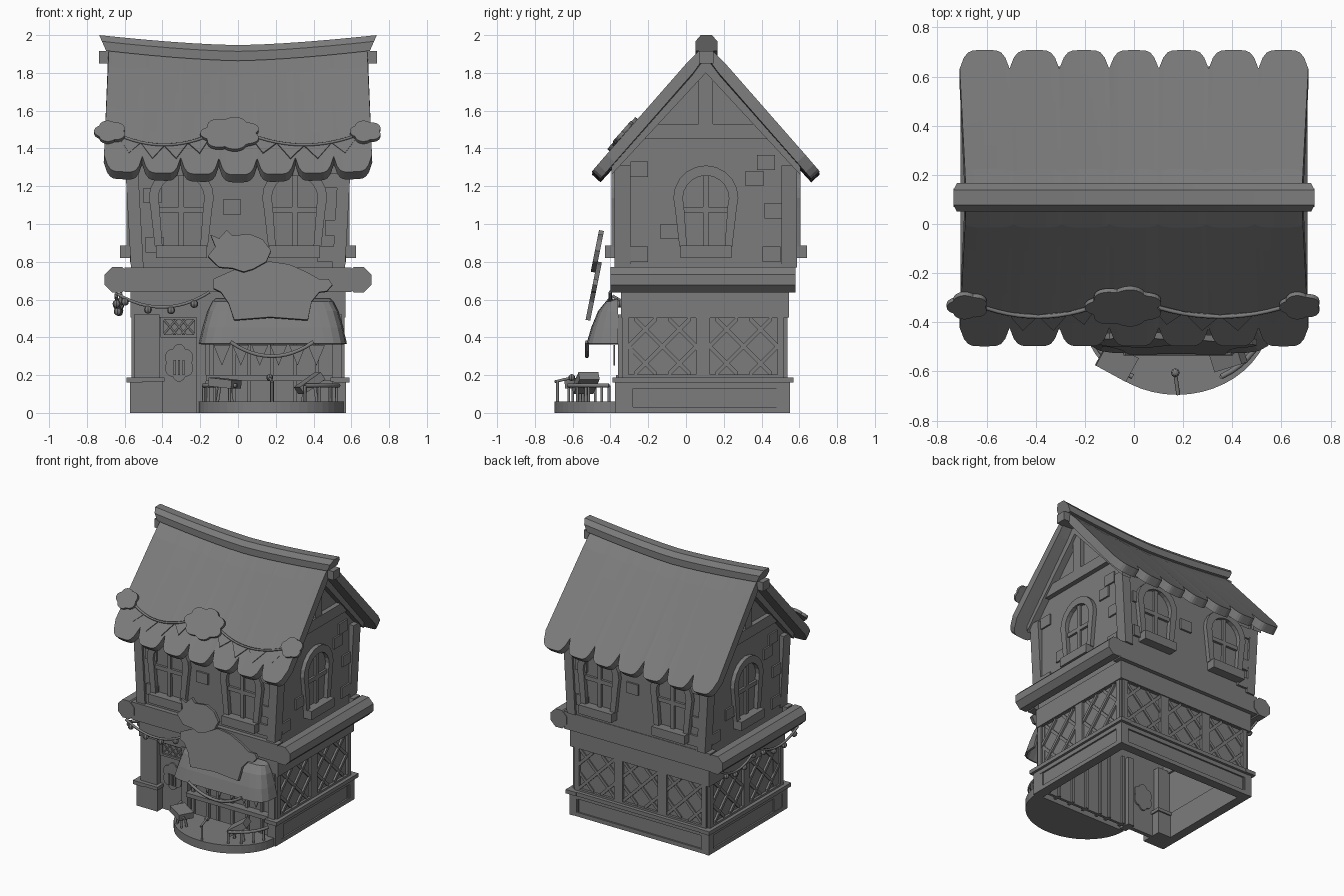
import bpy, bmesh, math
from mathutils import Matrix, Vector

if "Cube" in bpy.data.objects:
    bpy.data.objects.remove(bpy.data.objects["Cube"])

grey = bpy.data.materials.new("stone grey")
grey.use_nodes = True
GREY = (0.2, 0.2, 0.2, 1)
grey.diffuse_color = GREY
grey.node_tree.nodes["Principled BSDF"].inputs["Base Color"].default_value = GREY


def add(name, verts, faces):
    me = bpy.data.meshes.new(name)
    me.from_pydata([tuple(v) for v in verts], [], faces)
    bm = bmesh.new()
    bm.from_mesh(me)
    bmesh.ops.recalc_face_normals(bm, faces=bm.faces)
    bm.to_mesh(me)
    bm.free()
    me.materials.append(grey)
    ob = bpy.data.objects.new(name, me)
    bpy.context.collection.objects.link(ob)
    return ob


def frame(u, v, w, o):
    m = Matrix((u, v, w)).transposed().to_4x4()
    m.translation = Vector(o)
    return m


def loft(name, rings, caps=True):
    n = len(rings[0])
    faces = [(a * n + i, a * n + (i + 1) % n, (a + 1) * n + (i + 1) % n, (a + 1) * n + i)
             for a in range(len(rings) - 1) for i in range(n)]
    if caps:
        faces += [tuple(range(n)), tuple(range((len(rings) - 1) * n, len(rings) * n))]
    return add(name, [v for r in rings for v in r], faces)


def prism(name, pts, a, b, m):
    return loft(name, [[m @ Vector((u, v, w)) for u, v in pts] for w in (a, b)])


def rect(u0, u1, v0, v1):
    return [(u0, v0), (u1, v0), (u1, v1), (u0, v1)]


def box(name, x0, x1, y0, y1, z0, z1):
    return prism(name, rect(x0, x1, y0, y1), z0, z1, FLAT)


def ring(name, outer, inner, a, b, m):
    rings = [[m @ Vector((u, v, w)) for u, v in p]
             for p, w in ((outer, a), (outer, b), (inner, b), (inner, a), (outer, a))]
    return loft(name, rings, False)


def tube(name, pts, r):
    cu = bpy.data.curves.new(name, "CURVE")
    cu.dimensions, cu.bevel_depth, cu.bevel_resolution, cu.use_fill_caps = "3D", r, 1, True
    sp = cu.splines.new("POLY")
    sp.points.add(len(pts) - 1)
    for p, q in zip(sp.points, pts):
        p.co = (*q, 1)
    cu.materials.append(grey)
    ob = bpy.data.objects.new(name, cu)
    bpy.context.collection.objects.link(ob)
    me = bpy.data.meshes.new_from_object(ob.evaluated_get(bpy.context.evaluated_depsgraph_get()))
    bpy.data.objects.remove(ob)
    ob = bpy.data.objects.new(name, me)
    bpy.context.collection.objects.link(ob)
    return ob


def ball(name, p, r):
    rings = [[(p[0] + r * math.sin(t) * math.cos(a), p[1] + r * math.sin(t) * math.sin(a), p[2] + r * math.cos(t))
              for a in [i * math.pi / 4 for i in range(8)]] for t in [0.2 + k * 0.457 for k in range(7)]]
    loft(name, rings)


def sag(p, q, drop, n=12):
    p, q = Vector(p), Vector(q)
    return [p.lerp(q, i / n) + Vector((0, 0, -4 * drop * i / n * (1 - i / n))) for i in range(n + 1)]


X, Y, Z = Vector((1, 0, 0)), Vector((0, 1, 0)), Vector((0, 0, 1))
FLAT = frame(X, Y, Z, (0, 0, 0))
SIDE = frame(Y, Z, X, (0, 0, 0))
YC = 0.105
# frames for the walls: across, up, outward (upper storey and lower storey)
upper = {"front": frame(X, Z, -Y, (0, -0.365, 0)), "back": frame(-X, Z, Y, (0, 0.575, 0)),
         "right": frame(Y, Z, X, (0.56, YC, 0)), "left": frame(-Y, Z, -X, (-0.56, YC, 0))}
lower = {"back": frame(-X, Z, Y, (0, 0.52, 0)),
         "right": frame(Y, Z, X, (0.545, YC - 0.015, 0)), "left": frame(-Y, Z, -X, (-0.545, YC - 0.015, 0))}

# upper storey and gable
prism("upper_wall", [(-0.36, 0.64), (0.57, 0.64), (0.575, 1.31), (YC, 1.84), (-0.365, 1.31)], -0.56, 0.56, SIDE)
for s in (-1, 1):
    for y0 in (-0.378, 0.505):
        prism("corner_post", [(s * x, z) for x, z in ((0.567, 0.77), (0.5, 0.77), (0.53, 1.31), (0.597, 1.31))],
              -y0 - 0.083, -y0, frame(X, Z, -Y, (0, 0, 0)))
    m = upper["right" if s > 0 else "left"]
    prism("collar_beam", [(-0.385, 1.45), (0.385, 1.45), (0.315, 1.53), (-0.315, 1.53)], -0.02, 0.035, m)
    prism("king_post", rect(-0.038, 0.038, 1.53, 1.87), -0.02, 0.03, m)
    for k in (-1, 1):
        prism("rafter", [(k * 0.5, 1.26), (k * 0.5, 1.32), (0, 1.89), (0, 1.8)], -0.02, 0.05, m)
    # octagonal side logs
    octagon = [(s * 0.64 + 0.072 * math.cos(a), 0.705 + 0.072 * math.sin(a))
               for a in [math.pi / 8 + i * math.pi / 4 for i in range(8)]]
    prism("side_log", octagon, -0.58, 0.4, frame(X, Z, -Y, (0, 0, 0)))
box("front_beam", -0.6, 0.6, -0.395, -0.33, 0.64, 0.77)
box("back_beam", -0.6, 0.6, 0.5, 0.575, 0.64, 0.77)


# horseshoe windows
def horseshoe(c, hw, top, foot):
    arc = [math.radians(-18 + i * 18) for i in range(13)]
    return [(c - foot, 0.88), (c + foot, 0.88)] + [(c + hw * math.cos(a), top - hw + hw * math.sin(a)) for a in arc]


for wall, m in upper.items():
    for c in ((-0.3, 0.3) if wall in ("front", "back") else (0,)):
        ring("window_frame", horseshoe(c, 0.172, 1.31, 0.14), horseshoe(c, 0.122, 1.257, 0.1), -0.02, 0.03, m)
        prism("window_upright", rect(c - 0.014, c + 0.014, 0.88, 1.257), -0.01, 0.016, m)
        prism("window_crossbar", rect(c - 0.12, c + 0.12, 1.06, 1.09), -0.01, 0.016, m)
        prism("window_sill", rect(c - 0.135, c + 0.135, 0.82, 0.885), -0.02, 0.065, m)
    # scattered wall stones
    stones = [(-0.08, 1.05), (-0.5, 1.11), (0.46, 0.94), (-0.49, 0.85), (0.42, 0.8), (0.44, 1.19)]
    if wall in ("right", "left"):
        stones = [(-0.4, 1.25), (0.21, 1.2), (0.27, 1.285), (0.31, 1.03), (-0.24, 0.92), (-0.4, 0.8), (0.3, 0.8)]
    for u, v in stones:
        prism("wall_stone", rect(u, u + 0.095, v, v + 0.08), -0.01, 0.012, m)


# roof with scalloped eaves and a sagging ridge
def eave(x):
    u = (x + 0.71) / 1.42 * 7 % 1
    return 0.58 - 0.075 * abs(2 * u - 1) ** 5


NX, NT = 84, 12
verts = []
for i in range(NX + 1):
    x = -0.71 + 1.42 * i / NX
    for j in range(NT + 1):
        t = 2 * j / NT - 1
        d = abs(t) * eave(x)
        dip = (0.05 - 0.03 * abs(t)) * (1 - abs(x / 0.71) ** 1.5)
        verts.append((x * (0.965 + 0.035 * abs(t)), YC + t * eave(x), 1.922 - 1.14 * d - dip))
row = NT + 1
roof = add("roof", verts, [(i * row + j, (i + 1) * row + j, (i + 1) * row + j + 1, i * row + j + 1)
                           for i in range(NX) for j in range(NT)])
mod = roof.modifiers.new("thickness", "SOLIDIFY")
mod.thickness, mod.offset = 0.06, 0
cap = [(-0.058, 0), (-0.058, 0.05), (-0.03, 0.083), (0.03, 0.083), (0.058, 0.05), (0.058, 0)]
loft("ridge_cap", [[(x * (0.95 + 0.6 * z), YC + 0.003 + y, 1.864 + 0.053 * abs(x / 0.735) ** 1.5 + z) for y, z in cap]
                   for x in [-0.735 + 1.47 * i / 12 for i in range(13)]])
box("ridge_beam", -0.735, 0.735, 0.07, 0.145, 1.85, 1.915)


# roof garland
def cloud(name, cx, cy, rx, ry, n, a, b, m):
    pts = []
    for i in range(60):
        t = 2 * math.pi * i / 60
        k = 0.84 + 0.16 * abs(math.sin(n * t / 2))
        pts.append((cx + rx * k * math.cos(t), cy + ry * k * math.sin(t)))
    prism(name, pts, a, b, m)


slope = frame(X, Vector((0, 0.66, 0.752)), Vector((0, -0.752, 0.66)), (0, -0.475, 1.285))
cloud("garland_cloud_middle", -0.04, 0.235, 0.16, 0.115, 7, 0.01, 0.03, slope)
for s in (-1, 1):
    cloud("garland_cloud_end", s * 0.677, 0.245, 0.085, 0.075, 5, 0.015, 0.035, slope)
for u0, u1 in ((-0.64, -0.14), (0.06, 0.64)):
    hang = [(u0 + (u1 - u0) * i / 12, 0.24 - 0.3 * i / 12 * (1 - i / 12)) for i in range(13)]
    tube("garland_rope", [slope @ Vector((u, v, 0.015)) for u, v in hang], 0.008)
    for i in range(0, 12, 3):
        a, b = hang[i], hang[i + 3]
        prism("garland_flag", [a, b, ((a[0] + b[0]) / 2, (a[1] + b[1]) / 2 - 0.1)], 0.004, 0.012, slope)

# lower storey: hollow shell, band, plinth
OUT = rect(-0.57, 0.57, -0.345, 0.545)
ring("lower_band", OUT, rect(-0.5, 0.5, -0.29, 0.48), 0.505, 0.645, FLAT)
for wall, m in lower.items():
    half, count = (0.545, 3) if wall == "back" else (0.435, 2)
    prism("lower_wall", rect(-half, half, 0.1, 0.6), -0.03, 0, m)
    prism("plinth_wall", rect(-half - 0.02, half + 0.02, 0, 0.17), -0.04, 0.015, m)
    ring("plinth_border", rect(-half - 0.025, half + 0.025, 0, 0.17), rect(-half + 0.03, half - 0.03, 0.03, 0.13),
         0, 0.027, m)
    prism("plinth_cap", rect(-half - 0.045, half + 0.045, 0.16, 0.188), -0.04, 0.045, m)
    # lattice panels
    step = 2 * (half - 0.005) / count
    hw, hh, vc = step / 2 - 0.036, 0.15, 0.352
    for k in range(count):
        c = -half + 0.005 + step * (k + 0.5)
        ring("lattice_frame", rect(c - step / 2, c + step / 2, 0.18, 0.52),
             rect(c - hw, c + hw, vc - hh, vc + hh), -0.01, 0.018, m)
        for sg in (-1, 1):
            for off in (-0.18, 0, 0.18):
                lo, hi = max(-hw, -hh - off), min(hw, hh - off)
                prism("lattice_bar", [(c + sg * lo, vc + lo + off - 0.015), (c + sg * hi, vc + hi + off - 0.015),
                                      (c + sg * hi, vc + hi + off + 0.015), (c + sg * lo, vc + lo + off + 0.015)],
                      -0.005, 0.011 + 0.003 * sg, m)

# front: pillars, door and shop window
box("left_pillar", -0.55, -0.415, -0.36, -0.24, 0, 0.52)
box("left_pillar_base", -0.57, -0.4, -0.375, -0.22, 0, 0.165)
box("left_pillar_cap", -0.59, -0.39, -0.39, -0.21, 0.165, 0.188)
box("right_pillar", 0.5, 0.55, -0.36, -0.28, 0, 0.52)
box("right_pillar_base", 0.5, 0.57, -0.375, -0.28, 0, 0.165)
box("right_pillar_cap", 0.49, 0.59, -0.39, -0.28, 0.165, 0.188)
box("door", -0.415, -0.2, -0.315, -0.285, 0, 0.51)
box("door_post", -0.22, -0.17, -0.35, -0.26, 0, 0.52)
door = frame(X, Z, -Y, (0, -0.315, 0))
ring("door_window_frame", rect(-0.41, -0.215, 0.4, 0.51), rect(-0.395, -0.23, 0.415, 0.495), 0, 0.015, door)
for s in (-1, 1):
    for c in (-0.36, -0.312, -0.265):
        tube("door_lattice", [(c - s * 0.035, -0.318, 0.415), (c + s * 0.035, -0.318, 0.495)], 0.005)
cloud("door_emblem", -0.312, 0.265, 0.08, 0.1, 6, -0.04, 0.01, door)
for u in (-0.335, -0.312, -0.289):
    prism("emblem_slat", rect(u - 0.006, u + 0.006, 0.2, 0.28), 0, 0.018, door)
box("shop_back", -0.17, 0.5, -0.31, -0.29, 0, 0.52)
box("shop_counter", -0.17, 0.5, -0.37, -0.3, 0.17, 0.2)
for x in (-0.14, -0.02, 0.06, 0.18, 0.3, 0.42):
    box("shop_upright", x - 0.01, x + 0.01, -0.33, -0.275, 0, 0.52)
for i in range(6):
    u = -0.13 + i * 0.1
    prism("shop_flag", [(u, 0.36), (u + 0.09, 0.36), (u + 0.045, 0.25)], 0.06, 0.068, door)

# rounded deck with rail and furniture
arc = [math.pi + i * math.pi / 24 for i in range(25)]
prism("deck", [(0.175 + 0.385 * math.cos(a), -0.36 + 0.335 * math.sin(a)) for a in arc], 0, 0.06, FLAT)
for part in (arc[1:9], arc[16:24]):
    pts = [(0.175 + 0.36 * math.cos(a), -0.37 + 0.29 * math.sin(a), 0.145) for a in part]
    tube("deck_rail", pts, 0.011)
    for p in pts[::2]:
        tube("rail_post", [(p[0], p[1], 0.05), p], 0.008)
tube("tap_post", [(0.18, -0.68, 0.05), (0.18, -0.68, 0.17)], 0.008)
tube("tap_arm", [(0.18, -0.695, 0.165), (0.168, -0.61, 0.185)], 0.008)
ball("tap_knob", (0.168, -0.605, 0.187), 0.018)
for x, y, tilt, turn in ((0.38, -0.53, 0.6, 0.3), (-0.07, -0.56, -0.1, -0.5)):
    m = Matrix.Translation((x, y, 0.155)) @ Matrix.Rotation(turn, 4, "Z") @ Matrix.Rotation(-tilt, 4, "Y")
    prism("stall_crate", rect(-0.07, 0.07, -0.055, 0.055), -0.02, 0.025, m)
    for dx in (-0.04, 0.04):
        tube("crate_leg", [(x + dx, y, 0.05), (x + dx * 0.6, y, 0.155)], 0.009)

# curved awning wrapping back to the wall at both ends
rows = [(-0.36, 0.6, 0.3), (-0.42, 0.585, 0.315), (-0.46, 0.535, 0.34), (-0.495, 0.45, 0.365), (-0.52, 0.365, 0.385)]
verts, NA = [], 16
for y, z, hw in rows:
    for i in range(NA + 1):
        k = 2 * i / NA - 1
        verts.append((0.185 + hw * math.sin(k * math.pi / 2), y + (-0.36 - y) * k ** 6, z))
awning = add("awning", verts, [(j * (NA + 1) + i, j * (NA + 1) + i + 1, (j + 1) * (NA + 1) + i + 1, (j + 1) * (NA + 1) + i)
                               for j in range(len(rows) - 1) for i in range(NA)])
mod = awning.modifiers.new("thickness", "SOLIDIFY")
mod.thickness, mod.offset = 0.014, 0
tube("awning_rope", sag((-0.04, -0.525, 0.375), (0.4, -0.525, 0.375), 0.075), 0.011)

# leaning signs
lean = frame(X, Vector((0, 0.196, 0.98)), Vector((0, -0.98, 0.196)), (0, -0.615, 0))
board = [(-0.13, 0.72), (-0.1, 0.735), (0, 0.78), (0.08, 0.805), (0.17, 0.815), (0.27, 0.8), (0.36, 0.76),
         (0.43, 0.72), (0.48, 0.72), (0.5, 0.69), (0.47, 0.655), (0.43, 0.65), (0.39, 0.6), (0.37, 0.5),
         (0.17, 0.515), (-0.02, 0.5), (-0.05, 0.59), (-0.09, 0.65), (-0.13, 0.67)]
prism("sign_board", board, -0.01, 0.015, lean)
animal = [(-0.16, 0.84), (-0.12, 0.89), (-0.145, 0.955), (-0.1, 0.935), (-0.06, 0.98), (-0.03, 0.95), (0.06, 0.96),
          (0.13, 0.93), (0.175, 0.87), (0.15, 0.81), (0.08, 0.77), (0.03, 0.755), (-0.03, 0.775), (-0.1, 0.78)]
prism("animal_sign", animal, 0.012, 0.038, lean)

# bauble strings on the front and the left-hand side
for p, q in (((-0.64, -0.4, 0.63), (-0.15, -0.4, 0.64)), ((-0.645, -0.39, 0.62), (-0.62, 0.06, 0.63)),
             ((-0.62, 0.06, 0.63), (-0.645, 0.52, 0.63))):
    line = sag(p, q, 0.075)
    tube("bauble_string", line, 0.009)
    for k in line[1::3]:
        ball("bauble", k - Z * 0.02, 0.021)
